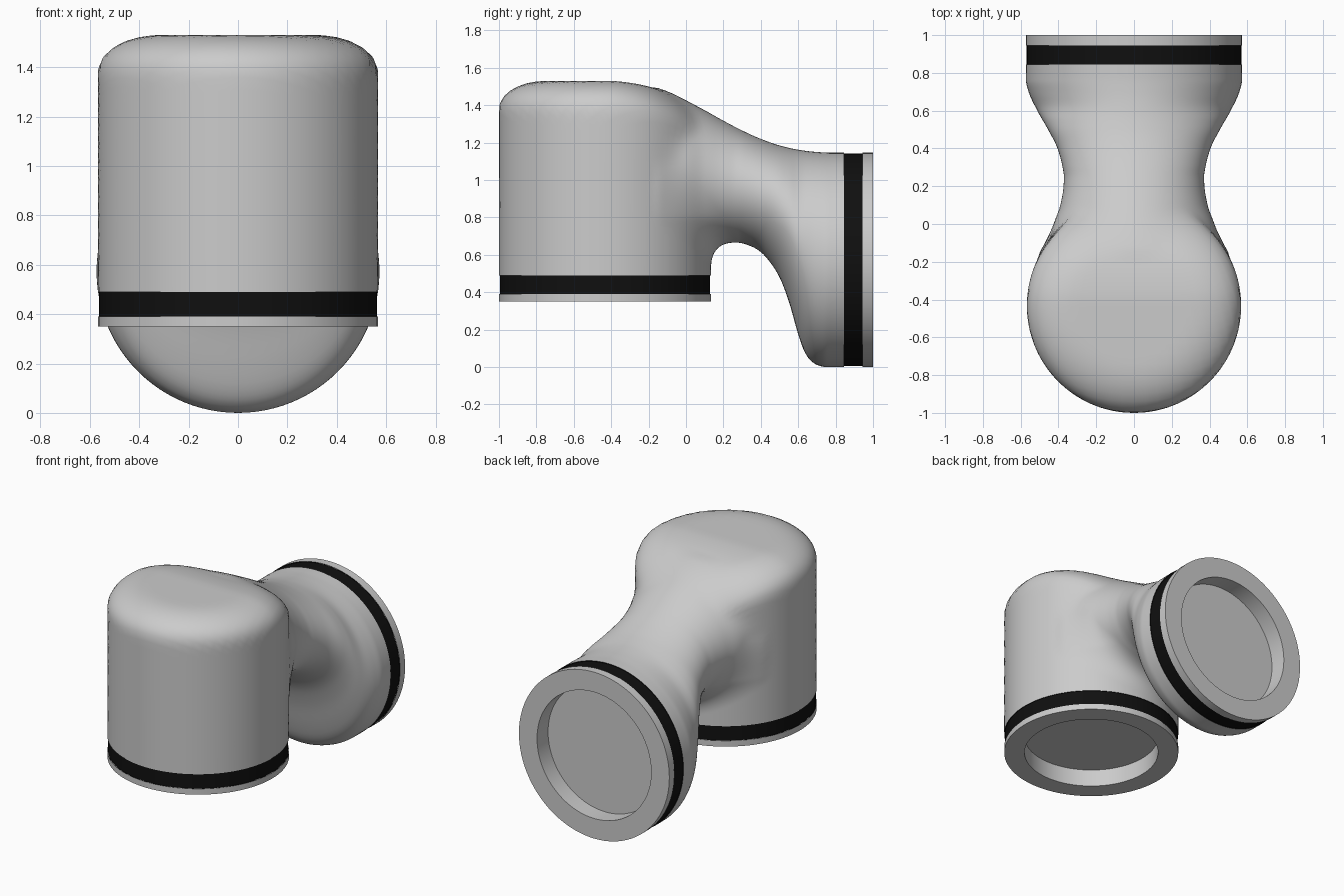
import bpy, bmesh, math
from mathutils import Matrix, Vector

if "Cube" in bpy.data.objects:
    bpy.data.objects.remove(bpy.data.objects["Cube"])

CY, CR = -0.433, 0.567        # upright cylinder: axis y and radius
DZ, DR = 0.573, 0.573         # rear outlet: axis height and radius
Z0, Y1 = 0.49, 0.845          # where the body meets the two bands

# Side and top outlines of the pipe, as (y, value)
TOP = [(-1, 1.53), (-.5, 1.53), (-.4, 1.53), (-.3, 1.52), (-.2, 1.5), (-.1, 1.467), (0, 1.425),
       (.1, 1.373), (.2, 1.317), (.3, 1.265), (.4, 1.22), (.5, 1.185), (.6, 1.162), (.7, 1.15),
       (.78, 1.146), (Y1, 1.146)]
BOTTOM = [(-1, .67), (.1, .67), (.28, .665), (.35, .645), (.4, .615), (.45, .56), (.5, .48), (.55, .35),
          (.6, .175), (.63, .09), (.66, .042), (.7, .012), (.75, 0), (Y1, 0)]
WIDTH = [(-1, .48), (-.2, .48), (-.1, .45), (0, .425), (.1, .39), (.2, .373), (.25, .371), (.3, .378),
         (.4, .405), (.5, .455), (.6, .512), (.7, .558), (.76, .572), (Y1, .573)]


def curve(pts, x):
    """Smooth interpolation through the outline points."""
    if x <= pts[0][0]:
        return pts[0][1]
    if x >= pts[-1][0]:
        return pts[-1][1]
    i = next(k for k in range(len(pts) - 1) if x <= pts[k + 1][0])

    def slope(k):
        if k == 0 or k == len(pts) - 1:
            return 0
        a, b, c = pts[k - 1:k + 2]
        s, t = (b[1] - a[1]) / (b[0] - a[0]), (c[1] - b[1]) / (c[0] - b[0])
        return 2 * s * t / (s + t) if s * t > 0 else 0

    (xa, a), (xb, b) = pts[i], pts[i + 1]
    h = xb - xa
    t = (x - xa) / h
    return (a * (1 + 2 * t) * (1 - t) ** 2 + b * t * t * (3 - 2 * t)
            + h * t * (1 - t) * (slope(i) * (1 - t) - slope(i + 1) * t))


def field(p):
    """Negative inside: round-topped cylinder blended with the neck."""
    x, y, z = p
    top, low, w = curve(TOP, y), curve(BOTTOM, y), curve(WIDTH, y)
    ra, rb = 0.25, 0.15
    a = (math.hypot(x, y - CY) - CR) / ra + 1
    b = (z - top) / rb + 1
    if a > 0 and b > 0:
        n = math.hypot(a, b)
        f1 = (n - 1) * (a * a * ra + b * b * rb) / (n * n)
    else:
        f1 = max(ra * (a - 1), rb * (b - 1))
    hz = (top - low) / 2
    f2 = (math.hypot(x / w, (z - low - hz) / hz) - 1) * min(w, hz) + max(0, -.15 - y)
    k = 0.14 - 0.11 * min(1, max(0, (z - 0.8) / 0.3))
    h = max(k - abs(f1 - f2), 0) / k
    return min(f1, f2) - h * h * k / 4


def add_object(name, bm, color=None):
    bmesh.ops.recalc_face_normals(bm, faces=bm.faces)
    me = bpy.data.meshes.new(name)
    bm.to_mesh(me)
    bm.free()
    ob = bpy.data.objects.new(name, me)
    bpy.context.collection.objects.link(ob)
    if color:
        mat = bpy.data.materials.new(name)
        mat.diffuse_color = color
        mat.use_nodes = True
        mat.node_tree.nodes["Principled BSDF"].inputs["Base Color"].default_value = mat.diffuse_color
        me.materials.append(mat)
    bpy.ops.object.select_all(action='DESELECT')
    ob.select_set(True)
    bpy.context.view_layer.objects.active = ob
    bpy.ops.object.shade_smooth_by_angle(angle=math.radians(40))
    return ob


def bridge(bm, rings):
    n = len(rings[0])
    for r, s in zip(rings, rings[1:]):
        for j in range(n):
            bm.faces.new((r[j], r[(j + 1) % n], s[(j + 1) % n], s[j]))


# Body: rings fan around the crotch, then march back to the outlet
PY, FAN, SLICES, SEG = 0.3, 56, 48, 96
mid = (curve(TOP, PY) + curve(BOTTOM, PY)) / 2
planes = []
for i in range(FAN):
    a = math.pi / 2 * i / FAN
    v = Vector((0, -math.cos(a), math.sin(a)))
    d = (PY - CY) * (1 - i / FAN) + (mid - Z0) * i / FAN
    planes.append((Vector((0, PY, Z0)) + v * d, v))
for i in range(SLICES + 1):
    y = PY + (Y1 - PY) * i / SLICES
    planes.append((Vector((0, y, (curve(TOP, y) + curve(BOTTOM, y)) / 2)), Vector((0, 0, 1))))

bm = bmesh.new()
rings = []
for c, v in planes:
    ring = []
    for j in range(SEG):
        t = 2 * math.pi * j / SEG
        d = Vector((1, 0, 0)) * math.cos(t) + v * math.sin(t)
        hi = 0.1
        while field(c + d * hi) < 0 and hi < 2:
            hi += 0.05
        lo = hi - 0.05
        for _ in range(14):
            m = (lo + hi) / 2
            if field(c + d * m) < 0:
                lo = m
            else:
                hi = m
        ring.append(bm.verts.new(c + d * lo))
    rings.append(ring)
bridge(bm, rings)
add_object("elbow_body", bm)


def lathe(name, profile, matrix, color=None):
    """Turn a (radius, height) profile around the local z axis."""
    bm = bmesh.new()
    n = 96
    rings = [[bm.verts.new((r * math.cos(2 * math.pi * j / n), r * math.sin(2 * math.pi * j / n), h))
              for j in range(n)] for r, h in profile]
    bridge(bm, rings)
    if name.endswith("collar"):
        bm.faces.new(rings[0])      # recess floor
    bm.transform(matrix)
    add_object(name, bm, color)


# Black band and recessed collar at each opening
for side, R, end, loc, rot in (("bottom", CR, 0.14, (0, CY, Z0), math.pi),
                               ("rear", DR, 0.155, (0, Y1, DZ), -math.pi / 2)):
    M = Matrix.Translation(loc) @ Matrix.Rotation(rot, 4, 'X')
    rb = R - 0.005
    lathe(side + "_band", [(R, 0), (rb, 0), (rb, 0.1), (R, 0.1)], M, (0.005, 0.005, 0.005, 1))
    lathe(side + "_collar", [(0.435, end - 0.12), (0.435, end), (R, end), (R, 0.1), (rb - 0.01, 0.1)], M)
